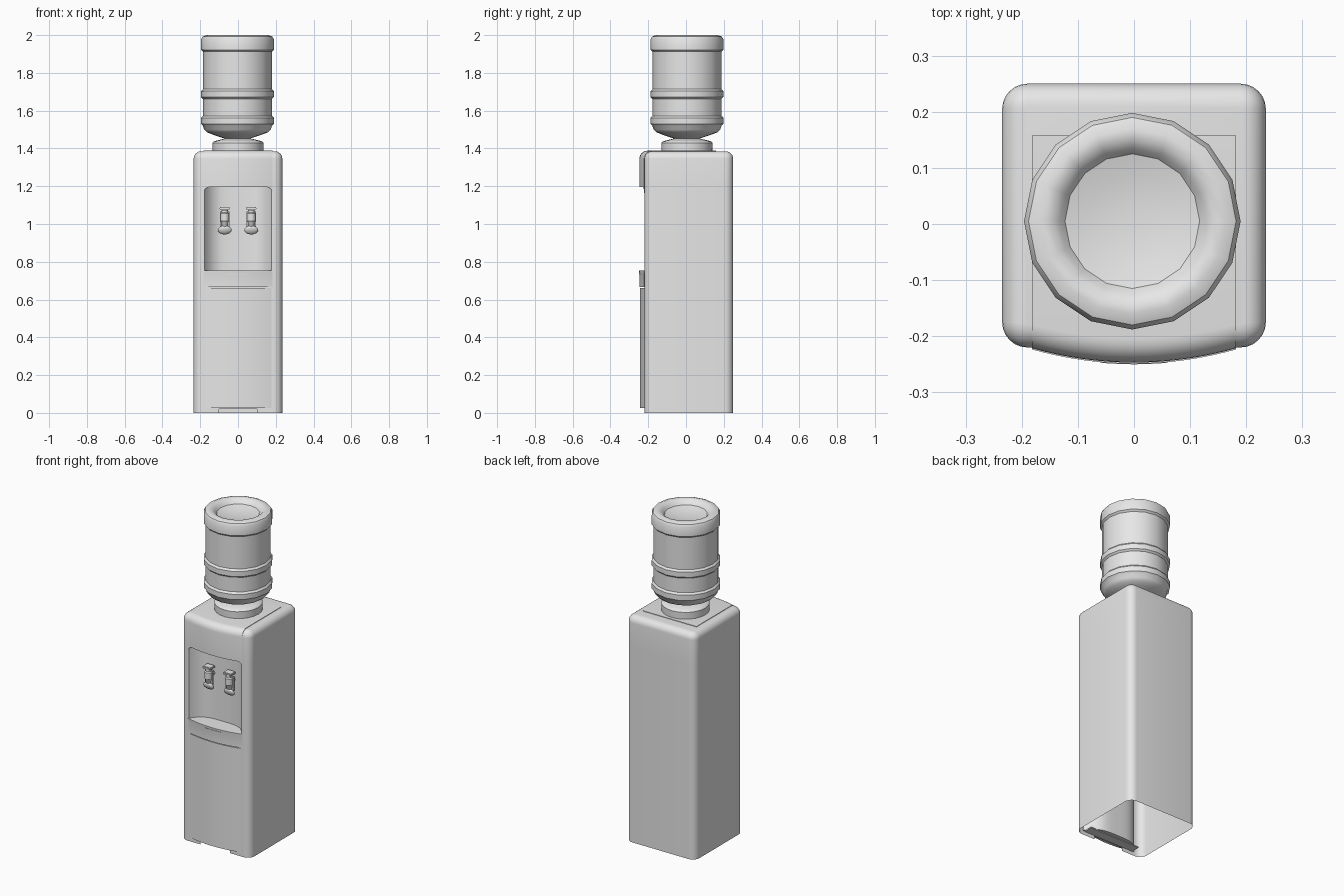
import bpy, bmesh, math
from mathutils import Matrix, Vector

if "Cube" in bpy.data.objects:
    bpy.data.objects.remove(bpy.data.objects["Cube"])

grey = bpy.data.materials.new("light_grey")
grey.diffuse_color = (0.8, 0.8, 0.8, 1)
grey.use_nodes = True
grey.node_tree.nodes["Principled BSDF"].inputs["Base Color"].default_value = grey.diffuse_color


def finish(name, bm, angle=35):
    bmesh.ops.remove_doubles(bm, verts=bm.verts, dist=1e-5)
    bmesh.ops.recalc_face_normals(bm, faces=bm.faces)
    me = bpy.data.meshes.new(name)
    bm.to_mesh(me)
    bm.free()
    me.materials.append(grey)
    ob = bpy.data.objects.new(name, me)
    bpy.context.collection.objects.link(ob)
    bpy.ops.object.select_all(action='DESELECT')
    ob.select_set(True)
    bpy.context.view_layer.objects.active = ob
    bpy.ops.object.shade_smooth_by_angle(angle=math.radians(angle))
    return ob


def loft(bm, rings, cap_start=True, cap_end=True):
    """Skin a list of closed point rings."""
    vs = [[bm.verts.new(p) for p in r] for r in rings]
    n = len(rings[0])
    for a, b in zip(vs, vs[1:]):
        for i in range(n):
            j = (i + 1) % n
            bm.faces.new((a[i], a[j], b[j], b[i]))
    if cap_start:
        bm.faces.new(vs[0])
    if cap_end:
        bm.faces.new(vs[-1])


def lathe(name, profile, sides, cx, cy):
    bm = bmesh.new()
    rings = []
    for r, z in profile:
        rings.append([(cx + r * math.cos(math.tau * k / sides),
                       cy + r * math.sin(math.tau * k / sides), z) for k in range(sides)])
    loft(bm, rings)
    return finish(name, bm)


def recess_y(x):
    return -0.22 + 0.075 * (1 - min(1, abs(x) / 0.178) ** 4)


def bulge_y(x):
    return -0.247 + 0.025 * (x / 0.18) ** 2


# Cabinet shell, open underneath, with the tap alcove in the front
COLS = sorted([0.178 * math.sin(math.pi / 2 * k / 12) for k in range(-12, 13)] + [-0.1, 0.1])


def section(z, inset, recessed):
    pts = [(x, recess_y(x) if recessed else -0.22 + inset, z) for x in COLS]
    r = 0.045 - inset
    for cx, cy, a0 in ((0.19, -0.175, -90), (0.19, 0.205, 0), (-0.19, 0.205, 90), (-0.19, -0.175, 180)):
        for k in range(7):
            a = math.radians(a0 + 15 * k)
            pts.append((cx + r * math.cos(a), cy + r * math.sin(a), z))
    return pts


levels = [(0, 0, 0), (0.02, 0, 0), (0.75, 0, 0), (0.75, 0, 1), (1.195, 0, 1), (1.195, 0, 0)]
for k in range(7):
    a = math.radians(15 * k)
    levels.append((1.345 + 0.04 * math.sin(a), 0.04 * (1 - math.cos(a)), 0))
bm = bmesh.new()
loft(bm, [section(*l) for l in levels], cap_start=False)
bmesh.ops.dissolve_degenerate(bm, edges=bm.edges, dist=1e-5)
kick = [f for f in bm.faces if f.calc_center_median().z < 0.02
        and f.calc_center_median().y < -0.2 and abs(f.calc_center_median().x) < 0.1]
bmesh.ops.delete(bm, geom=kick, context='FACES')
finish("cabinet", bm)


# Curved front parts: a (y, z) profile swept across x
def swept(name, xs, profile):
    bm = bmesh.new()
    loft(bm, [[(x, y, z) for y, z in profile(x)] for x in xs])
    return finish(name, bm)


XS = [0.182 * math.sin(math.pi / 2 * k / 12) for k in range(-12, 13)]


def top_profile(x):
    f = bulge_y(x)
    d = max(0, abs(x) - 0.152)               # rounded alcove corners
    zb = 1.165 + math.sqrt(max(0, 0.03 ** 2 - d * d))
    pts = [(-0.21, zb), (f, zb)]
    for k in range(7):
        a = math.radians(15 * k)
        pts.append((f + 0.043 * (1 - math.cos(a)), 1.345 + 0.043 * math.sin(a)))
    return pts + [(0.158, 1.388), (0.158, 1.375), (-0.17, 1.375), (-0.21, 1.33)]


def slab(z0, z1, off, lip=0.0):
    def profile(x):
        f, b = bulge_y(x) + off, recess_y(x) + 0.005
        return [(b, z0), (f, z0), (f, z1 - 0.015), (f - lip, z1 - 0.006), (f - lip, z1), (b, z1)]
    return profile


swept("top_fascia", XS, top_profile)
swept("door", XS, slab(0.025, 0.662, 0.003))
swept("drip_tray", XS, slab(0.667, 0.753, 0.0, 0.002))
swept("tray_grip", [-0.06 + 0.01 * k for k in range(13)],
      lambda x: [(bulge_y(x) + 0.01, 0.733), (bulge_y(x) - 0.003, 0.733),
                 (bulge_y(x) - 0.003, 0.739), (bulge_y(x) + 0.01, 0.739)])

# Flange inside the toe opening
bm = bmesh.new()
bmesh.ops.create_cube(bm, size=1, matrix=Matrix.Translation((0, -0.19, 0.024)) @ Matrix.Diagonal((0.34, 0.055, 0.006, 1)))
finish("toe_flange", bm)

# Bottle collar and upturned bottle
lathe("bottle_collar", [(0.134, 1.38), (0.135, 1.43), (0.13, 1.436), (0.115, 1.441), (0.07, 1.452)], 24, 0.0, 0.005)
lathe("water_bottle", [
    (0.06, 1.43), (0.07, 1.453), (0.13, 1.473), (0.16, 1.485), (0.176, 1.5), (0.183, 1.52),
    (0.193, 1.53), (0.193, 1.562), (0.183, 1.573), (0.183, 1.662), (0.193, 1.672), (0.193, 1.703),
    (0.183, 1.714), (0.183, 1.912), (0.193, 1.922), (0.193, 1.978), (0.185, 1.992), (0.165, 2.0),
    (0.145, 1.997), (0.13, 1.985), (0.12, 1.972), (0.08, 1.962), (0.03, 1.957), (0.001, 1.957)],
    16, -0.003, 0.005)

# Two push taps
for side, x in (("left", -0.07), ("right", 0.07)):
    lathe(side + "_tap_body", [(0.012, 0.985), (0.016, 0.99), (0.018, 1.01), (0.023, 1.016),
                               (0.023, 1.055), (0.018, 1.062), (0.018, 1.075)], 16, x, -0.185)
    bm = bmesh.new()
    bmesh.ops.create_cube(bm, size=1, matrix=Matrix.Translation((x, -0.183, 1.083)) @ Matrix.Diagonal((0.056, 0.05, 0.014, 1)))
    bmesh.ops.bevel(bm, geom=bm.edges[:], offset=0.004, segments=2, affect='EDGES')
    finish(side + "_tap_cap", bm)
    bm = bmesh.new()
    bmesh.ops.create_cone(bm, cap_ends=True, segments=16, radius1=0.016, radius2=0.016, depth=0.06,
                          matrix=Matrix.Translation((x, -0.16, 1.035)) @ Matrix.Rotation(math.pi / 2, 4, 'X'))
    finish(side + "_tap_stem", bm)
    bm = bmesh.new()
    bmesh.ops.create_uvsphere(bm, u_segments=16, v_segments=8, radius=1,
                              matrix=Matrix.Translation((x, -0.185, 0.968)) @ Matrix.Rotation(math.radians(25), 4, 'X')
                              @ Matrix.Diagonal((0.037, 0.012, 0.025, 1)))
    bmesh.ops.create_cube(bm, size=1, matrix=Matrix.Translation((x, -0.178, 1.02)) @ Matrix.Diagonal((0.05, 0.012, 0.09, 1)))
    finish(side + "_tap_paddle", bm)
